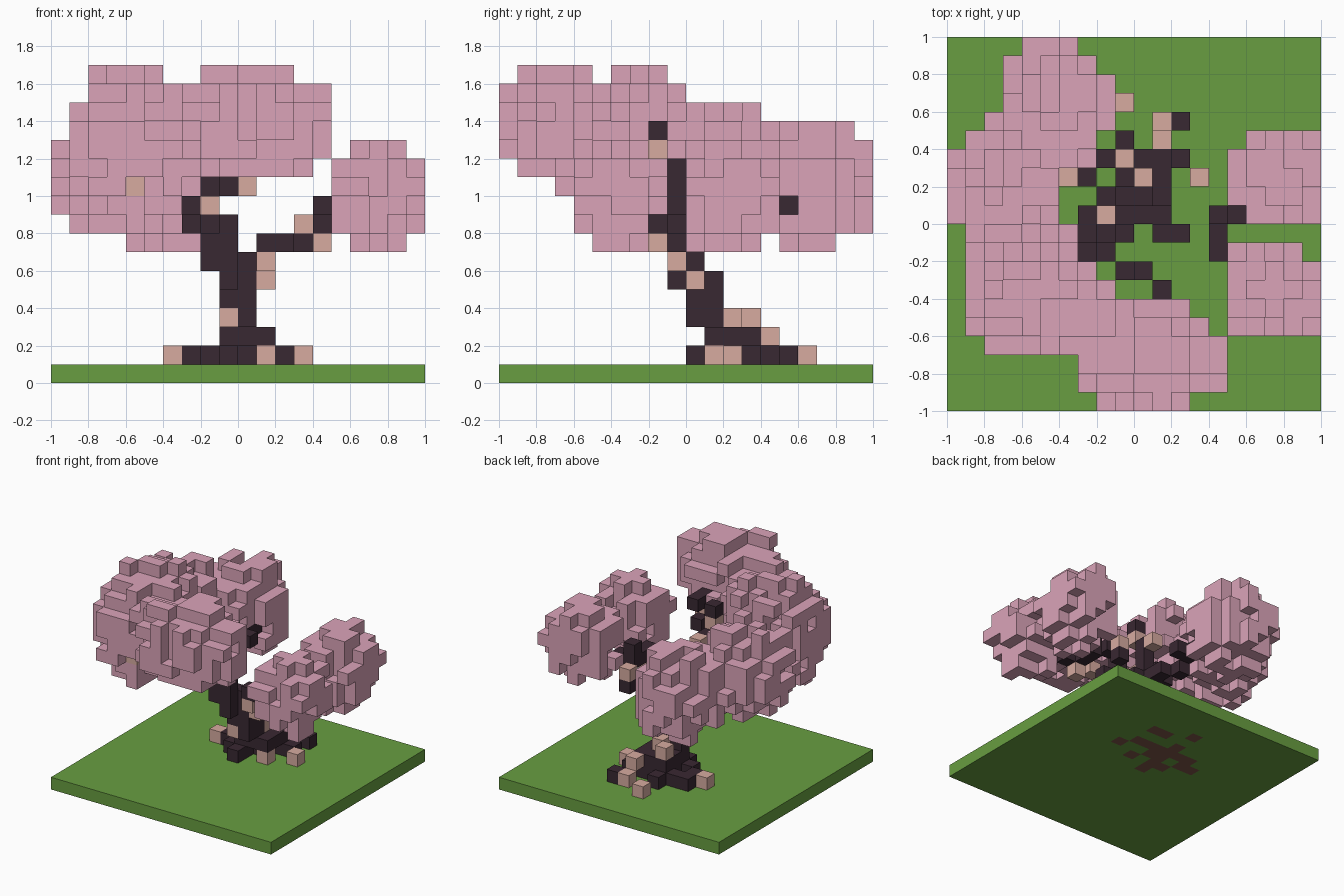
import bpy
import bmesh
import random
from itertools import product
from mathutils import Vector

random.seed(7)
CELL = 0.1

cube = bpy.data.objects.get("Cube")
if cube:
    bpy.data.objects.remove(cube, do_unlink=True)


def make_material(name, hex_code):
    srgb = [int(hex_code[i:i + 2], 16) / 255 for i in (0, 2, 4)]
    colour = [c / 12.92 if c < 0.04 else ((c + 0.055) / 1.055) ** 2.4 for c in srgb] + [1.0]
    mat = bpy.data.materials.new(name)
    mat.use_nodes = True
    mat.diffuse_color = colour
    mat.node_tree.nodes["Principled BSDF"].inputs["Base Color"].default_value = colour
    return mat


GRASS = make_material("grass_green", "689E41")
SOIL = make_material("soil_brown", "7D5548")
BARK = make_material("dark_bark", "392832")
PALE = make_material("pale_bark", "D7ABA0")
PINK = make_material("blossom_pink", "DBA4B9")

SIDES = [Vector(s) for s in ((1, 0, 0), (-1, 0, 0), (0, 1, 0), (0, -1, 0), (0, 0, 1), (0, 0, -1))]


def neighbour(cell, side):
    return tuple(int(c) for c in Vector(cell) + side)


def build(name, cells, mats, rule=lambda cell, side: 0):
    """Mesh the outer skin of a set of unit cells; rule picks each face's material."""
    bm = bmesh.new()
    for cell in sorted(cells):
        centre = Vector(cell) + Vector((0.5, 0.5, 0.5))
        for side in SIDES:
            if neighbour(cell, side) in cells:
                continue
            u = Vector((side.y, side.z, side.x))
            v = side.cross(u)
            corners = [(centre + (side + u * a + v * b) / 2) * CELL
                       for a, b in ((-1, -1), (1, -1), (1, 1), (-1, 1))]
            face = bm.faces.new([bm.verts.new(c) for c in corners])
            face.material_index = rule(cell, side)
    bmesh.ops.remove_doubles(bm, verts=bm.verts[:], dist=0.001)
    mesh = bpy.data.meshes.new(name)
    bm.to_mesh(mesh)
    bm.free()
    for mat in mats:
        mesh.materials.append(mat)
    obj = bpy.data.objects.new(name, mesh)
    bpy.context.collection.objects.link(obj)


def block(x, y, z):
    """All cells within inclusive ranges."""
    return set(product(*(range(a, b + 1) for a, b in (x, y, z))))


def path(*points):
    """Cells along a polyline."""
    cells = set()
    for a, b in zip(points, points[1:]):
        a, b = Vector(a), Vector(b)
        steps = int(max(abs(c) for c in b - a))
        cells |= {tuple(round(c) for c in a.lerp(b, i / steps)) for i in range(steps + 1)}
    return cells


# Leaning trunk, stepping forward as it rises
trunk = (block((-1, 0), (2, 3), (1, 1)) | block((-1, 1), (1, 3), (2, 2))
         | block((-1, 0), (0, 1), (3, 5)) | {(-1, -1, 5), (0, 0, 6), (1, 0, 6)}
         | block((-2, -1), (-1, 0), (6, 6)) | block((-2, -1), (-1, -1), (7, 8))
         | {(-2, 0, 8), (-2, -2, 8)})

# Roots spreading over the ground
roots = (path((-1, 3, 1), (-3, 3, 1), (-3, 2, 1)) | path((0, 3, 1), (2, 3, 1))
         | path((-1, 0, 1), (-1, 4, 1)) | {(-2, 1, 1), (2, 5, 1)})
root_tips = {(-4, 2, 1), (3, 2, 1), (-1, 6, 1), (1, 5, 1), (1, 1, 1), (1, 4, 2),
             (-1, 3, 3), (0, 2, 3), (-1, 0, 3)}

# Branches, each reaching into a blossom cloud
branches = {
    "left_branch": path((1, -1, 7), (2, -1, 7)) | path((4, -2, 8), (4, 0, 8))
    | {(5, -2, 8), (5, 0, 8), (4, 0, 9), (3, 2, 7)},
    "front_branch": path((-2, -1, 9), (-2, -1, 11)) | path((1, -4, 12), (1, -5, 12))
    | {(-2, -2, 13), (-1, -3, 10), (0, -3, 11)},
    "right_branch": path((-3, -1, 8), (-3, 0, 8)) | {(-3, -2, 9), (-4, -2, 10)},
    "back_branch": path((-2, 1, 8), (-3, 2, 8), (-3, 3, 9), (-3, 5, 9)) | {(-2, 3, 9)},
}
knots = {(1, 0, 5), (1, -1, 6), (4, -2, 7), (3, 2, 8), (-2, -2, 9), (-2, -2, 12),
         (0, -5, 10), (1, -5, 11), (-4, -4, 9), (-6, -6, 10), (-4, 2, 9), (-2, 0, 11)}

wood = trunk | roots | set().union(*branches.values())
pale = root_tips | knots
build("trunk", (trunk | roots) - pale, [BARK])
build("root_tips", root_tips, [PALE])
build("branch_knots", knots, [PALE])
for name, cells in branches.items():
    build(name, cells - pale - trunk, [BARK])

# Lawn slab, with soil showing underneath the roots
footprint = {(x, y) for x, y, z in wood | pale if z == 1}
build("ground", block((-10, 9), (-10, 9), (0, 0)), [GRASS, SOIL],
      lambda cell, side: int(side.z < 0 and cell[:2] in footprint))

# Ragged blossom clouds: centre and radii in cells
clouds = {
    "front_blossom": ((0.7, -7.2, 14), (4.4, 2.9, 3)),
    "middle_blossom": ((-3.5, -4.5, 12.7), (2.6, 2.6, 2.8)),
    "right_front_blossom": ((-5.8, -3.2, 12.5), (3.6, 3.6, 4.5)),
    "right_blossom": ((-7, 2, 11.5), (3, 3.2, 3.5)),
    "right_back_blossom": ((-5.5, 4.3, 10.5), (3.5, 2.2, 2.6)),
    "back_blossom": ((-4, 7, 10.5), (3, 3, 3.5)),
    "left_back_blossom": ((7.5, 2.5, 10), (2.6, 2.6, 3)),
    "left_front_blossom": ((7.4, -3.5, 10), (2.7, 2.6, 3)),
}
taken = wood | pale
for name, (centre, radii) in clouds.items():
    cells = set()
    for cell in product(range(-10, 10), range(-10, 10), range(7, 17)):
        offsets = [abs(c + 0.5 - m) / r for c, m, r in zip(cell, centre, radii)]
        reach = sum(d ** 2 for d in offsets)
        if max(offsets) < 1 and reach < random.uniform(0.55, 1.35) and cell not in taken:
            cells.add(cell)
    # Drop loose cells that touch nothing
    cells = {c for c in cells if any(neighbour(c, s) in cells for s in SIDES)}
    taken |= cells
    build(name, cells, [PINK])
